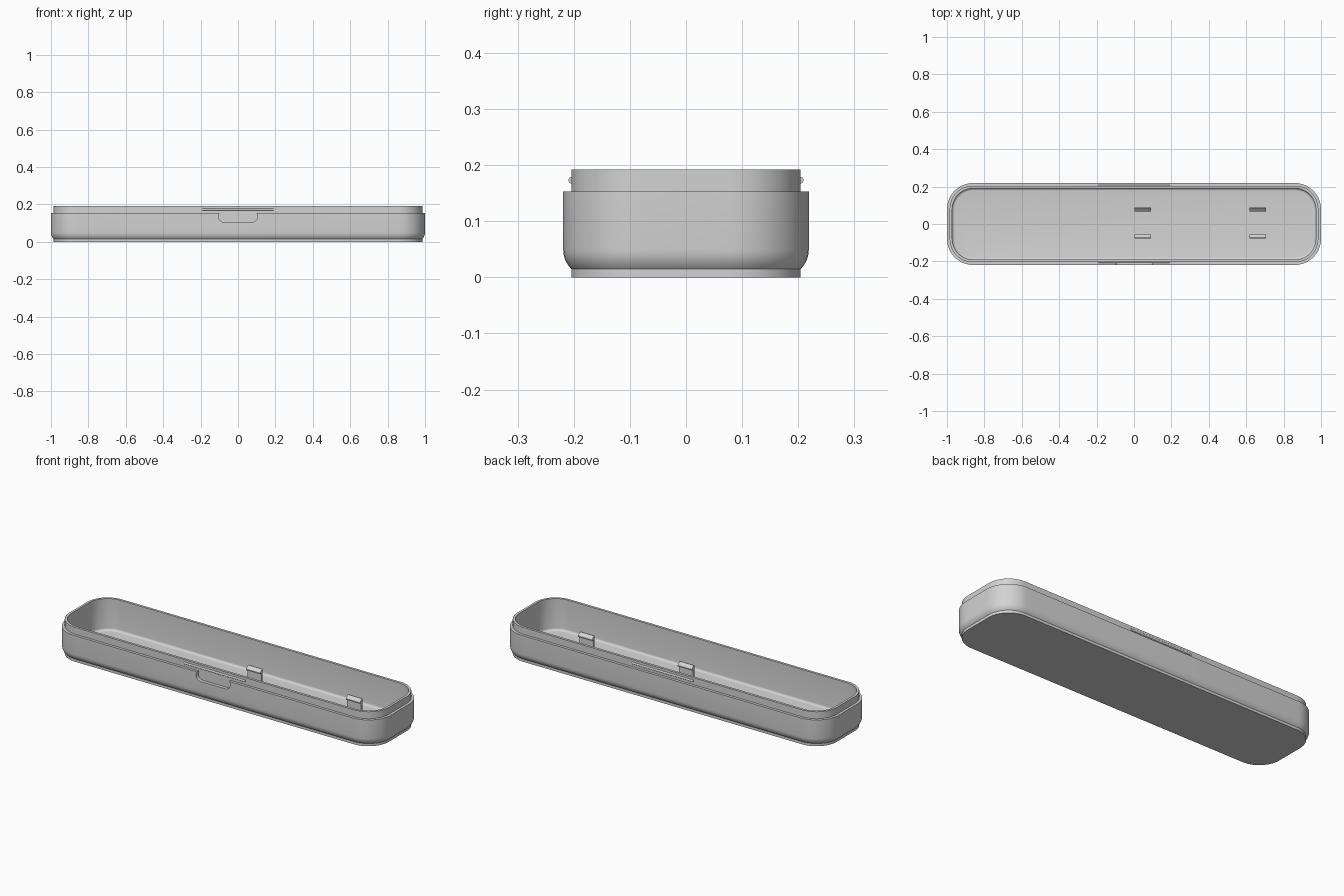
import bpy, bmesh
from math import sin, cos, pi, radians

cube = bpy.data.objects.get("Cube")
if cube:
    bpy.data.objects.remove(cube, do_unlink=True)

HALF_X, HALF_Y, CORNER = 1.0, 0.219, 0.14

grey = bpy.data.materials.new("plain grey")
grey.use_nodes = True
grey.diffuse_color = (0.65, 0.65, 0.65, 1)
grey.node_tree.nodes["Principled BSDF"].inputs["Base Color"].default_value = grey.diffuse_color


def make_object(name, bm):
    bmesh.ops.recalc_face_normals(bm, faces=bm.faces[:])
    mesh = bpy.data.meshes.new(name)
    bm.to_mesh(mesh)
    bm.free()
    mesh.materials.append(grey)
    obj = bpy.data.objects.new(name, mesh)
    bpy.context.collection.objects.link(obj)
    return obj


def activate(obj):
    bpy.ops.object.select_all(action='DESELECT')
    obj.select_set(True)
    bpy.context.view_layer.objects.active = obj


def smooth(obj):
    activate(obj)
    bpy.ops.object.shade_smooth_by_angle(angle=radians(30))


def rounded_outline(hx, hy, r, steps=12):
    points = []
    for quarter, (sx, sy) in enumerate([(1, 1), (-1, 1), (-1, -1), (1, -1)]):
        for i in range(steps + 1):
            a = (quarter + i / steps) * pi / 2
            points.append((sx * (hx - r) + r * cos(a), sy * (hy - r) + r * sin(a)))
    return points


def loft(rings):
    """Join equal rings of points and cap both ends."""
    bm = bmesh.new()
    loops = [[bm.verts.new(p) for p in ring] for ring in rings]
    for low, high in zip(loops, loops[1:]):
        for i in range(len(low)):
            j = (i + 1) % len(low)
            bm.faces.new((low[i], low[j], high[j], high[i]))
    bm.faces.new(loops[0][::-1])
    bm.faces.new(loops[-1])
    return bm


# Tray: (inset, height) profile from underside, over the rim, to the floor
STEP, WALL, FLOOR, FILLET = 0.0145, 0.028, 0.015, 0.013
profile = [(STEP, 0), (STEP, 0.015), (0.010, 0.020), (0.004, 0.030),
           (0.001, 0.040), (0, 0.050), (0, 0.153), (STEP, 0.153),
           (STEP, 0.192), (WALL, 0.192)]
for i in range(6):
    a = i / 5 * pi / 2
    profile.append((WALL + FILLET * (1 - cos(a)), FLOOR + FILLET * (1 - sin(a))))
tray = make_object("tray", loft([
    [(x, y, z) for x, y in rounded_outline(HALF_X - d, HALF_Y - d, CORNER - d)]
    for d, z in profile]))

# Thumb recess in the front wall
slot = rounded_outline(0.105, 0.03, 0.0299)
cutter = make_object("thumb_recess_cutter", loft(
    [[(x, y, 0.135 + z) for x, z in slot] for y in (-0.25, -0.2)]))
cutter.hide_render = True
cut = tray.modifiers.new("thumb recess", 'BOOLEAN')
cut.object = cutter
cut.operation = 'DIFFERENCE'
cut.solver = 'EXACT'
activate(tray)
bpy.ops.object.modifier_apply(modifier=cut.name)
bpy.data.objects.remove(cutter, do_unlink=True)
smooth(tray)

# Rounded catch ridges on both long sides of the lip
for name, side in (("front_catch_ridge", -1), ("back_catch_ridge", 1)):
    ring = [(cos(i * pi / 8) * 0.006, sin(i * pi / 8) * 0.006) for i in range(16)]
    smooth(make_object(name, loft(
        [[(x, side * 0.2035 + dy, 0.173 + dz) for dy, dz in ring] for x in (-0.19, 0.19)])))

# Snap clips: upright tabs with sloped hooks facing each other
CLIP_MIDDLE = 0.0055
hook = [(0.083, 0.012), (0.083, 0.103), (0.079, 0.103),
        (0.061, 0.087), (0.061, 0.081), (0.073, 0.081), (0.073, 0.012)]
for place, x0 in (("middle", 0.003), ("end", 0.618)):
    for name, side in (("front", -1), ("back", 1)):
        make_object(f"{name}_{place}_clip", loft(
            [[(x, CLIP_MIDDLE + side * y, z) for y, z in hook] for x in (x0, x0 + 0.087)]))
